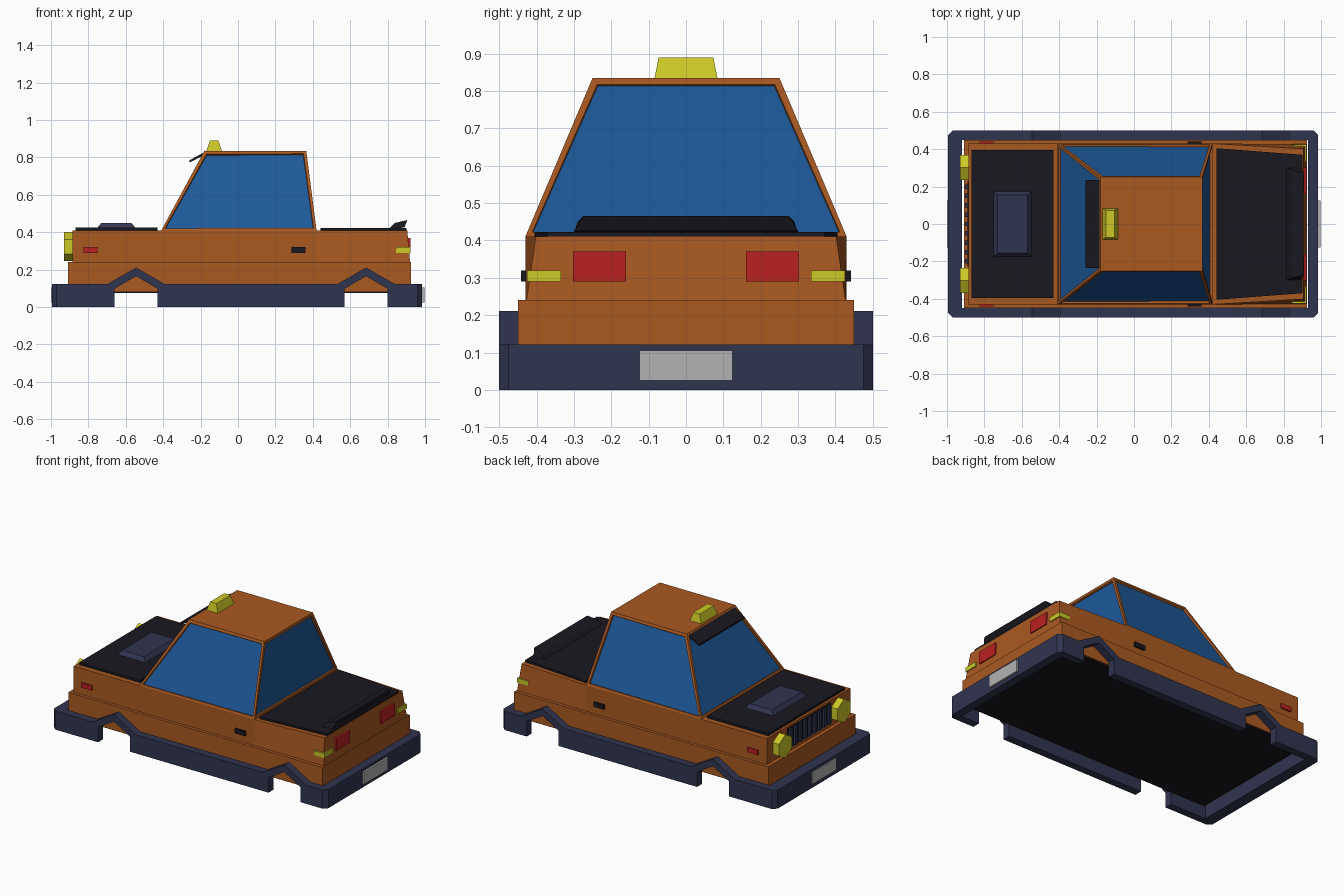
import bpy, bmesh, math

if "Cube" in bpy.data.objects:
    bpy.data.objects.remove(bpy.data.objects["Cube"])


def material(name, r, g, b):
    m = bpy.data.materials.new(name)
    m.diffuse_color = (r, g, b, 1)
    m.use_nodes = True
    m.node_tree.nodes["Principled BSDF"].inputs["Base Color"].default_value = m.diffuse_color
    return m


ORANGE = material("orange_paint", 0.40, 0.10, 0.015)
NAVY = material("navy_plastic", 0.03, 0.035, 0.08)
BLACK = material("black_trim", 0.009, 0.009, 0.014)
GLASS = material("blue_glass", 0.012, 0.10, 0.32)
YELLOW = material("yellow_lamp", 0.60, 0.58, 0.02)
RED = material("red_lamp", 0.50, 0.015, 0.015)
GREY = material("grey_plate", 0.45, 0.45, 0.45)


def loft(name, a, b, mat):
    """Solid between two matching loops of 3D points."""
    bm = bmesh.new()
    va, vb = [bm.verts.new(p) for p in a], [bm.verts.new(p) for p in b]
    n = len(a)
    bm.faces.new(va)
    bm.faces.new(vb)
    for i in range(n):
        j = (i + 1) % n
        bm.faces.new((va[i], va[j], vb[j], vb[i]))
    bmesh.ops.recalc_face_normals(bm, faces=bm.faces)
    me = bpy.data.meshes.new(name)
    bm.to_mesh(me)
    bm.free()
    me.materials.append(mat)
    ob = bpy.data.objects.new(name, me)
    bpy.context.collection.objects.link(ob)
    return ob


def rect(x0, x1, w0, w1, z):
    """Rectangle or trapezoid centred on y; half widths w0 at x0, w1 at x1."""
    return [(x0, -w0, z), (x1, -w1, z), (x1, w1, z), (x0, w0, z)]


def box(name, x0, x1, y0, y1, z0, z1, mat):
    loop = [(x0, y0), (x1, y0), (x1, y1), (x0, y1)]
    return loft(name, [(x, y, z0) for x, y in loop], [(x, y, z1) for x, y in loop], mat)


def side_prism(name, profile, y0, y1, mat):
    return loft(name, [(x, y0, z) for x, z in profile], [(x, y1, z) for x, z in profile], mat)


# lower and upper body, floor
box("lower_body", -0.91, 0.925, -0.45, 0.45, 0.08, 0.24, ORANGE)
box("floor_pan", -0.90, 0.915, -0.44, 0.44, 0.074, 0.081, BLACK)
rear_split = 0.42
loft("front_upper_body", rect(-0.885, rear_split, 0.43, 0.43, 0.24),
     rect(-0.885, rear_split, 0.43, 0.43, 0.41), ORANGE)
loft("rear_upper_body", rect(rear_split, 0.92, 0.43, 0.427, 0.24),
     rect(rear_split, 0.905, 0.43, 0.402, 0.41), ORANGE)

# cabin with recessed windows
cabin = loft("cabin", rect(-0.41, 0.42, 0.43, 0.43, 0.41),
             rect(-0.18, 0.365, 0.25, 0.25, 0.835), ORANGE)
cabin.data.materials.append(GLASS)
bm = bmesh.new()
bm.from_mesh(cabin.data)
panes = [f for f in bm.faces if abs(f.normal.z) < 0.9]
bmesh.ops.inset_individual(bm, faces=panes, thickness=0.022)
bmesh.ops.inset_individual(bm, faces=panes, thickness=0.003, depth=-0.012)
for f in panes:
    f.material_index = 1
bm.to_mesh(cabin.data)
bm.free()

# skirt sides with wheel arches
lower, upper = [], []
for cx in (-0.545, 0.685):
    lower += [(cx - 0.115, 0), (cx - 0.115, 0.098), (cx, 0.165), (cx + 0.115, 0.098), (cx + 0.115, 0)]
    upper += [(cx - 0.155, 0.122), (cx, 0.211), (cx + 0.155, 0.122)]
profile = [(-0.92, 0)] + lower + [(0.93, 0), (0.93, 0.122)] + upper[::-1] + [(-0.92, 0.122)]
for s, side in ((-1, "near"), (1, "far")):
    side_prism(side + "_skirt", profile, s * 0.45, s * 0.5, NAVY)

# bumpers with chamfered corners
for name, inner, outer, d in (("front_bumper", -0.92, -0.995, 1), ("rear_bumper", 0.93, 0.985, -1)):
    plan = [(inner, -0.5), (outer + d * 0.025, -0.5), (outer, -0.475),
            (outer, 0.475), (outer + d * 0.025, 0.5), (inner, 0.5)]
    loft(name, [(x, y, 0) for x, y in plan], [(x, y, 0.122) for x, y in plan], NAVY)
box("front_plate", -1.0, -0.99, -0.125, 0.125, 0.025, 0.105, GREY)
box("rear_plate", 0.98, 0.997, -0.125, 0.125, 0.025, 0.105, GREY)

# bonnet, scoop, boot lid, spoiler
box("bonnet", -0.87, -0.43, -0.395, 0.395, 0.405, 0.425, BLACK)
loft("bonnet_scoop", rect(-0.755, -0.545, 0.178, 0.178, 0.42),
     rect(-0.73, -0.57, 0.155, 0.155, 0.45), NAVY)
loft("boot_lid", rect(0.44, 0.902, 0.405, 0.37, 0.405),
     rect(0.44, 0.902, 0.405, 0.37, 0.423), BLACK)
wing = [(0.81, 0.42, 0.3), (0.84, 0.45, 0.29), (0.905, 0.465, 0.275), (0.89, 0.425, 0.3)]
loft("spoiler", [(x, -w, z) for x, z, w in wing], [(x, w, z) for x, z, w in wing], BLACK)

# sun visor and roof sign
side_prism("sun_visor", [(-0.26, 0.772), (-0.18, 0.813), (-0.18, 0.828), (-0.26, 0.784)],
           -0.235, 0.235, BLACK)
loft("roof_sign", rect(-0.17, -0.085, 0.085, 0.085, 0.83),
     rect(-0.15, -0.105, 0.073, 0.073, 0.89), YELLOW)

# grille
box("grille_panel", -0.889, -0.88, -0.225, 0.225, 0.265, 0.395, BLACK)
for i in range(9):
    y = -0.2 + i * 0.05
    box("grille_bar", -0.903, -0.885, y - 0.012, y + 0.012, 0.27, 0.39, NAVY)

# lamps, markers and handles on both sides
for s, side in ((-1, "near_"), (1, "far_")):
    hexagon = [(s * 0.302 + 0.077 * math.sin(k * math.pi / 3),
                0.323 + 0.077 * math.cos(k * math.pi / 3)) for k in range(6)]
    loft(side + "headlight", [(-0.93, y, z) for y, z in hexagon],
         [(-0.88, y, z) for y, z in hexagon], YELLOW)
    box(side + "tail_light", 0.89, 0.922, s * 0.16, s * 0.302, 0.29, 0.37, RED)
    box(side + "indicator_rear", 0.89, 0.922, s * 0.335, s * 0.425, 0.29, 0.32, YELLOW)
    box(side + "indicator_side", 0.845, 0.895, s * 0.40, s * 0.425, 0.29, 0.32, YELLOW)
    box(side + "marker", -0.825, -0.75, s * 0.42, s * 0.44, 0.29, 0.32, RED)
    box(side + "door_handle", 0.285, 0.36, s * 0.42, s * 0.442, 0.29, 0.32, BLACK)
